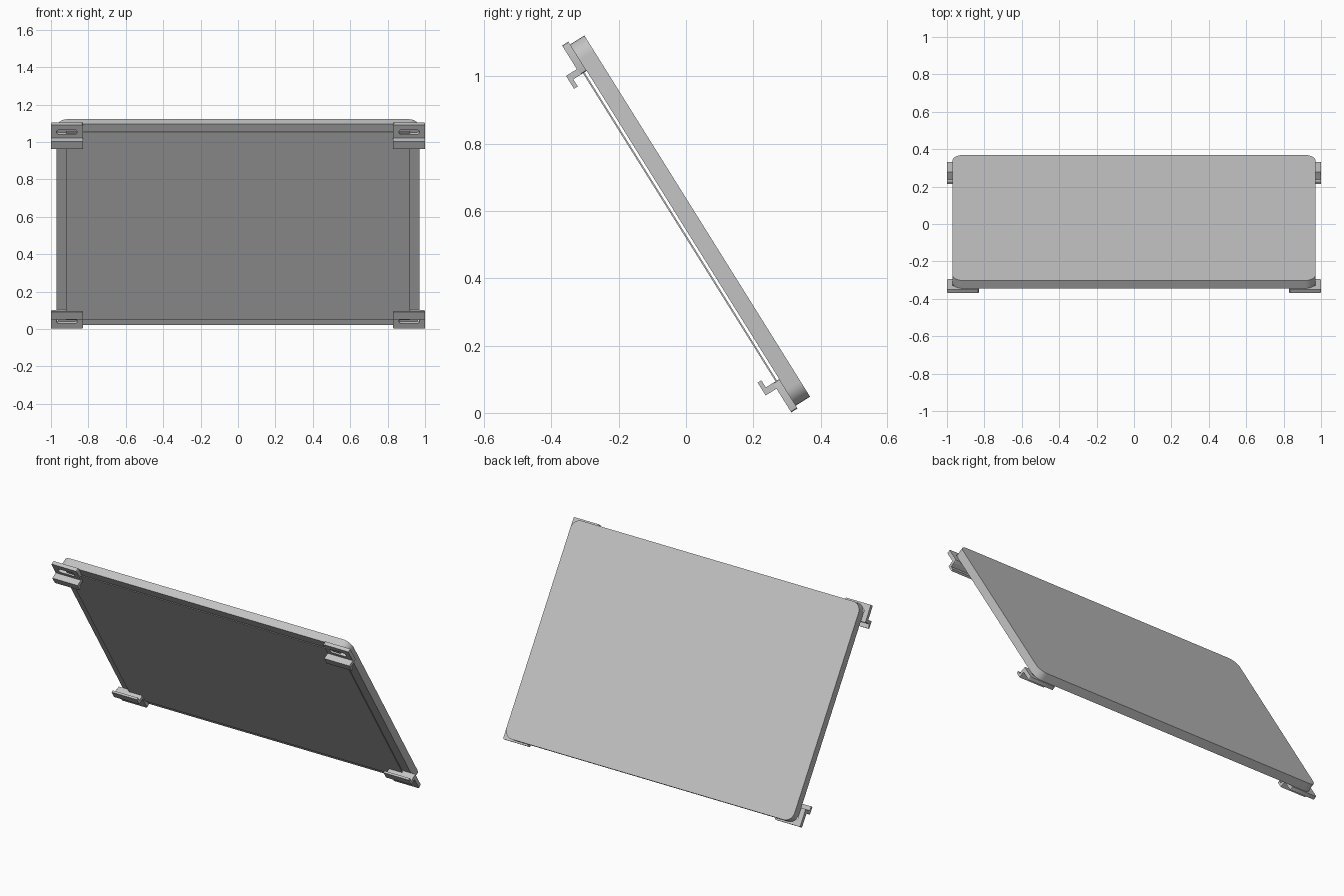
import bpy, bmesh, math
from mathutils import Matrix, Vector

cube = bpy.data.objects.get("Cube")
if cube:
    bpy.data.objects.remove(cube, do_unlink=True)

grey = bpy.data.materials.new("light grey")
grey.use_nodes = True
grey.diffuse_color = (0.55, 0.55, 0.55, 1)
grey.node_tree.nodes["Principled BSDF"].inputs["Base Color"].default_value = (0.55, 0.55, 0.55, 1)

# Leaning frame: local y runs up the slope, local z points out of the underside
TILT = Matrix.Translation((0, -0.009, 0.5585)) @ Matrix.Rotation(math.radians(122), 4, "X")


def rounded_rect(cx, cy, hx, hy, r, steps=8):
    """Outline of a rectangle with rounded corners."""
    pts = []
    for i, (sx, sy) in enumerate([(1, 1), (-1, 1), (-1, -1), (1, -1)]):
        for k in range(steps + 1):
            a = math.pi / 2 * (i + k / steps)
            pts.append((cx + sx * (hx - r) + r * math.cos(a),
                        cy + sy * (hy - r) + r * math.sin(a)))
    return pts


def extrude_loops(bm, loops, vector):
    """Fill outlines (the second is a hole) and extrude them along vector."""
    edges = []
    for loop in loops:
        verts = [bm.verts.new(p) for p in loop]
        edges += [bm.edges.new((v, verts[i - 1])) for i, v in enumerate(verts)]
    if len(loops) == 1:
        faces = [bm.faces.new(verts)]
    else:
        fill = bmesh.ops.triangle_fill(bm, use_beauty=True, edges=edges)
        faces = [g for g in fill["geom"] if isinstance(g, bmesh.types.BMFace)]
    out = bmesh.ops.extrude_face_region(bm, geom=faces, use_keep_orig=True)
    moved = [g for g in out["geom"] if isinstance(g, bmesh.types.BMVert)]
    bmesh.ops.translate(bm, verts=moved, vec=Vector(vector))


def finish(name, bm):
    bmesh.ops.recalc_face_normals(bm, faces=bm.faces[:])
    mesh = bpy.data.meshes.new(name)
    bm.to_mesh(mesh)
    bm.free()
    mesh.materials.append(grey)
    obj = bpy.data.objects.new(name, mesh)
    bpy.context.collection.objects.link(obj)
    obj.matrix_world = TILT
    bpy.ops.object.select_all(action="DESELECT")
    obj.select_set(True)
    bpy.context.view_layer.objects.active = obj
    bpy.ops.object.shade_smooth_by_angle(angle=math.radians(30))


def flat(outline, z):
    return [(x, y, z) for x, y in outline]


# Main panel with rounded corners
bm = bmesh.new()
extrude_loops(bm, [flat(rounded_rect(0, 0, 0.97, 0.633, 0.055), 0)], (0, 0, -0.05))
finish("panel", bm)

# Thin backing sheet held just off the underside
bm = bmesh.new()
extrude_loops(bm, [flat([(-0.92, -0.592), (0.92, -0.592), (0.92, 0.592), (-0.92, 0.592)], 0.008)],
              (0, 0, 0.005))
finish("backing_sheet", bm)

# Corner brackets: slotted plate with a hook facing the middle
HOOK = [(0.54, 0.018), (0.54, 0.047), (0.515, 0.047), (0.515, 0.06), (0.56, 0.06), (0.56, 0.018)]
for side, sx in (("left", 1), ("right", -1)):
    for level, sy in (("upper", 1), ("lower", -1)):
        bm = bmesh.new()
        plate = rounded_rect(sx * 0.915, sy * 0.5915, 0.085, 0.0515, 0.006, 3)
        slot = rounded_rect(sx * 0.915, sy * 0.596, 0.055, 0.015, 0.0149)
        extrude_loops(bm, [flat(plate, 0), flat(slot, 0)], (0, 0, 0.022))
        extrude_loops(bm, [[(sx * 0.83, sy * v, w) for v, w in HOOK]], (sx * 0.17, 0, 0))
        finish(f"{level}_{side}_bracket", bm)
